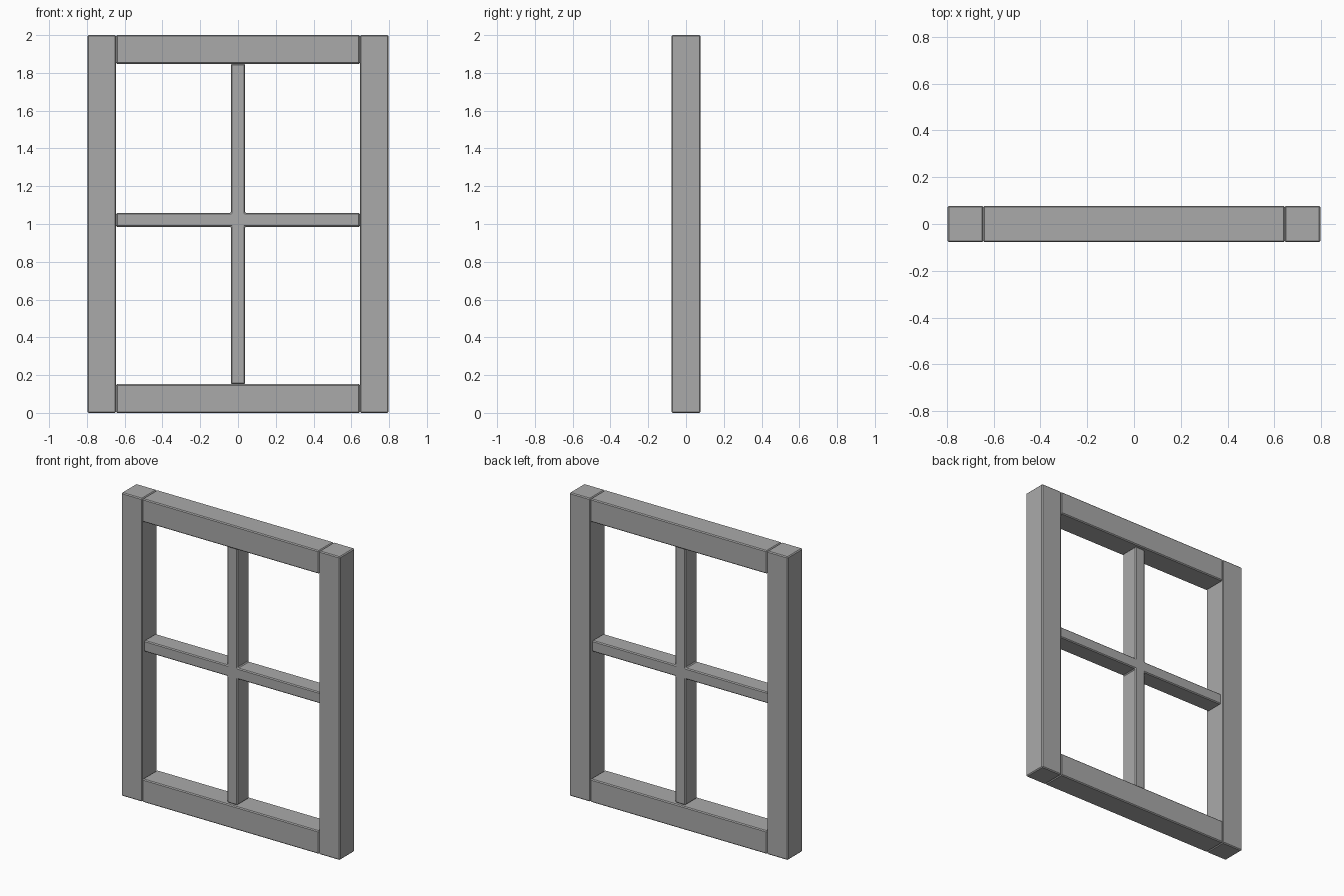
import bpy, bmesh

if "Cube" in bpy.data.objects:
    bpy.data.objects.remove(bpy.data.objects["Cube"])

paint = bpy.data.materials.new("grey_paint")
paint.diffuse_color = (0.4, 0.4, 0.4, 1)
paint.use_nodes = True
paint.node_tree.nodes["Principled BSDF"].inputs["Base Color"].default_value = paint.diffuse_color

W, H, D = 0.797, 2.0, 0.078       # half width, height, half depth of the frame
IN, T = 0.645, 0.152              # half width of the opening, thickness of the rails
BEVEL = 0.006


def extruded(name, outline, depth):
    """Extrude an (x, z) outline through y = -depth..depth and chamfer it."""
    bm = bmesh.new()
    face = bm.faces.new([bm.verts.new((x, -depth, z)) for x, z in outline])
    res = bmesh.ops.extrude_face_region(bm, geom=[face])
    verts = [g for g in res["geom"] if isinstance(g, bmesh.types.BMVert)]
    bmesh.ops.translate(bm, verts=verts, vec=(0, 2 * depth, 0))
    bmesh.ops.recalc_face_normals(bm, faces=bm.faces)
    bmesh.ops.bevel(bm, geom=bm.edges[:], offset=BEVEL, segments=1,
                    profile=0.5, affect='EDGES')
    bmesh.ops.recalc_face_normals(bm, faces=bm.faces)
    mesh = bpy.data.meshes.new(name)
    bm.to_mesh(mesh)
    bm.free()
    mesh.materials.append(paint)
    obj = bpy.data.objects.new(name, mesh)
    bpy.context.collection.objects.link(obj)
    return obj


def rect(x0, x1, z0, z1):
    return [(x0, z0), (x1, z0), (x1, z1), (x0, z1)]


# Outer frame
extruded("left_stile", rect(-W, -IN, 0, H), D)
extruded("right_stile", rect(IN, W, 0, H), D)
extruded("bottom_rail", rect(-IN, IN, 0, T), D)
extruded("top_rail", rect(-IN, IN, H - T, H), D)

# Glazing bars: one cross-shaped piece, slightly thinner than the frame
B, Z0, Z1 = 0.037, 0.985, 1.058
cross = [(-B, T), (B, T), (B, Z0), (IN, Z0), (IN, Z1), (B, Z1),
         (B, H - T), (-B, H - T), (-B, Z1), (-IN, Z1), (-IN, Z0), (-B, Z0)]
extruded("glazing_bars", cross, 0.06)
